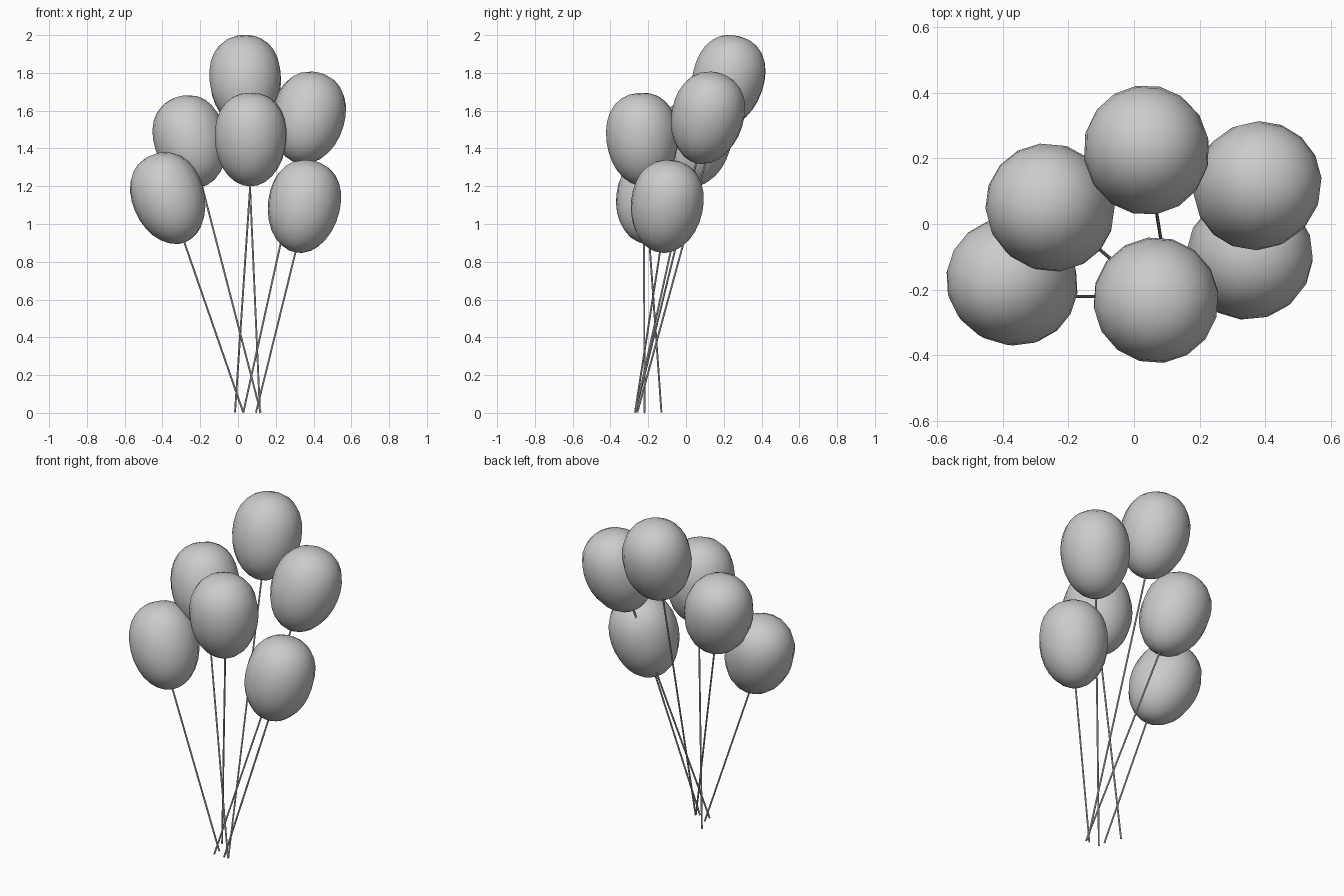
import bpy, bmesh, math
from mathutils import Vector

if "Cube" in bpy.data.objects:
    bpy.data.objects.remove(bpy.data.objects["Cube"])

SIDES, RINGS = 16, 14
R, L = 0.192, 0.496


def finish(bm, name, smooth):
    bmesh.ops.recalc_face_normals(bm, faces=bm.faces)
    me = bpy.data.meshes.new(name)
    bm.to_mesh(me)
    bm.free()
    for p in me.polygons:
        p.use_smooth = smooth
    ob = bpy.data.objects.new(name, me)
    bpy.context.collection.objects.link(ob)
    return ob


def egg_radius(h):
    # h is height along the axis, measured from the middle
    widest = 0.02
    if h > widest:
        n, d = 2.25, (h - widest) / (L / 2 - widest)
    else:
        n, d = 2.0, (widest - h) / (L / 2 + widest)
    return R * max(0, 1 - d ** n) ** (1 / n)


def balloon(name, middle, axis):
    bm = bmesh.new()
    rings = []
    for i in range(1, RINGS):
        h = -L / 2 * math.cos(math.pi * i / RINGS)
        r = egg_radius(h)
        rings.append([bm.verts.new((r * math.cos(2 * math.pi * k / SIDES),
                                    r * math.sin(2 * math.pi * k / SIDES), h))
                      for k in range(SIDES)])
    low, top = bm.verts.new((0, 0, -L / 2)), bm.verts.new((0, 0, L / 2))
    for k in range(SIDES):
        j = (k + 1) % SIDES
        for a, b in zip(rings, rings[1:]):
            bm.faces.new((a[k], a[j], b[j], b[k]))
        bm.faces.new((low, rings[0][j], rings[0][k]))
        bm.faces.new((top, rings[-1][k], rings[-1][j]))
    ob = finish(bm, name, True)
    ob.rotation_euler = axis.to_track_quat('Z', 'Y').to_euler()
    ob.location = middle


def string(name, foot, tip):
    d = tip - foot
    bm = bmesh.new()
    bmesh.ops.create_cone(bm, cap_ends=True, segments=8, radius1=0.005,
                          radius2=0.005, depth=d.length)
    ob = finish(bm, name, False)
    ob.rotation_euler = d.to_track_quat('Z', 'Y').to_euler()
    ob.location = (foot + tip) / 2
    bpy.context.view_layer.objects.active = ob
    ob.select_set(True)
    bpy.ops.object.shade_smooth_by_angle()
    ob.select_set(False)


# name, balloon middle, string foot (x, y), lower tip when off the string line
BUNCH = [
    ("back_top", (0.039, 0.220, 1.754), (0.116, -0.258), None),
    ("left_upper", (-0.251, 0.046, 1.435), (0.120, -0.268), None),
    ("right_upper", (0.372, 0.112, 1.560), (0.028, -0.268), None),
    ("front_middle", (0.067, -0.231, 1.447), (-0.016, -0.130), (0.065, -0.215, 1.2)),
    ("left_lower", (-0.366, -0.180, 1.134), (0.028, -0.220), (-0.283, -0.225, 0.9)),
    ("right_lower", (0.348, -0.102, 1.092), (0.095, -0.270), (0.305, -0.138, 0.85)),
]

for place, middle, (fx, fy), tip in BUNCH:
    middle = Vector(middle)
    foot = Vector((fx, fy, 0.002))
    axis = (middle - (Vector(tip) if tip else foot)).normalized()
    balloon(place + "_balloon", middle, axis)
    string(place + "_string", foot, middle - axis * (L / 2 - 0.012))
